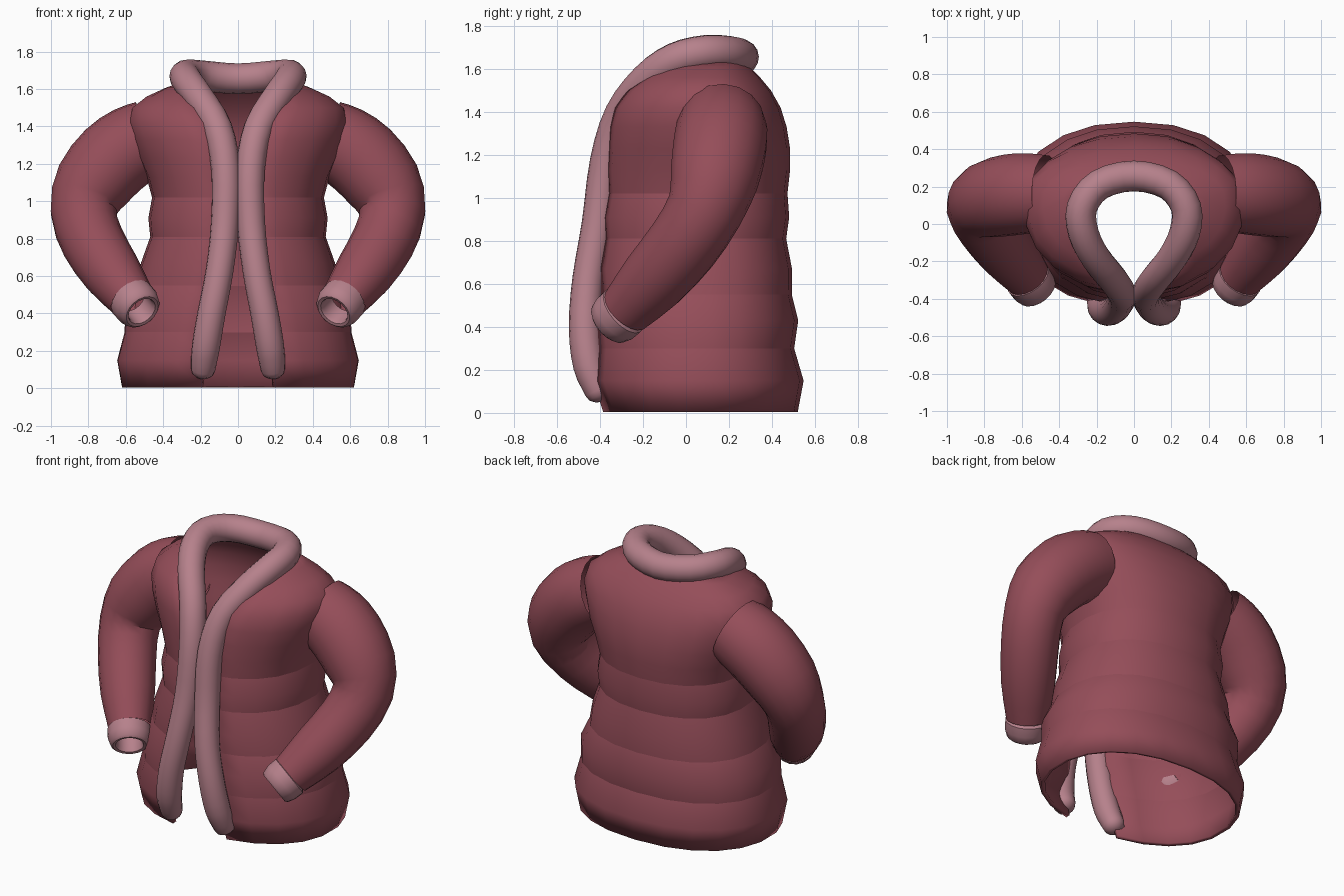
import bpy, math
from mathutils import Vector

if "Cube" in bpy.data.objects:
    bpy.data.objects.remove(bpy.data.objects["Cube"])


def material(name, rgb):
    m = bpy.data.materials.new(name)
    m.diffuse_color = (*rgb, 1)
    m.use_nodes = True
    m.node_tree.nodes["Principled BSDF"].inputs["Base Color"].default_value = m.diffuse_color
    return m


RED = material("quilted_red", (0.30, 0.075, 0.10))
PINK = material("soft_pink", (0.47, 0.22, 0.26))


def make(name, verts, faces, mat, mirror=False, thickness=0, angle=40):
    me = bpy.data.meshes.new(name)
    me.from_pydata(verts, [], faces)
    me.materials.append(mat)
    ob = bpy.data.objects.new(name, me)
    bpy.context.collection.objects.link(ob)
    bpy.ops.object.select_all(action='DESELECT')
    ob.select_set(True)
    bpy.context.view_layer.objects.active = ob
    bpy.ops.object.mode_set(mode='EDIT')
    bpy.ops.mesh.select_all(action='SELECT')
    bpy.ops.mesh.normals_make_consistent(inside=False)
    bpy.ops.object.mode_set(mode='OBJECT')
    bpy.ops.object.shade_smooth_by_angle(angle=math.radians(angle))
    if thickness:
        s = ob.modifiers.new("thickness", 'SOLIDIFY')
        s.thickness, s.offset = thickness, -1
    if mirror:
        ob.modifiers.new("mirror", 'MIRROR')
    return ob


def spline(pts, sub):
    """Catmull-Rom through points of any dimension."""
    P = [Vector(p) for p in pts]
    P = [2 * P[0] - P[1]] + P + [2 * P[-1] - P[-2]]
    out = []
    for i in range(1, len(P) - 2):
        a, b, c, d = P[i - 1:i + 3]
        for k in range(sub):
            t = k / sub
            out.append(0.5 * (2 * b + (c - a) * t + (2 * a - 5 * b + 4 * c - d) * t * t
                              + (3 * b - a - 3 * c + d) * t ** 3))
    return [tuple(p) for p in out + [P[-2]]]


def tube(path, sides, axis=None):
    """Loft circles along (x, y, z, radius) stations; a fixed axis is optional."""
    C = [Vector(p[:3]) for p in path]
    verts, faces = [], []
    n = len(C)
    tangent = [axis.normalized() if axis else (C[min(i + 1, n - 1)] - C[max(i - 1, 0)]).normalized()
               for i in range(n)]
    u = tangent[0].orthogonal().normalized()
    for i in range(n):
        t = tangent[i]
        u = (u - t * u.dot(t)).normalized()
        v = t.cross(u)
        for k in range(sides):
            a = 2 * math.pi * k / sides
            verts.append(C[i] + path[i][3] * (u * math.cos(a) + v * math.sin(a)))
    for i in range(n - 1):
        for k in range(sides):
            j = (k + 1) % sides
            faces.append((i * sides + k, i * sides + j, (i + 1) * sides + j, (i + 1) * sides + k))
    return verts, faces


# Coat body: open shell, rings of (z, half width, front y, back y, half gap at front)
rings = [
    (0.005, 0.625, -0.40, 0.52, 0.19), (0.15, 0.65, -0.445, 0.547, 0.18),
    (0.30, 0.61, -0.43, 0.503, 0.16), (0.43, 0.605, -0.435, 0.522, 0.135),
    (0.55, 0.545, -0.41, 0.492, 0.11), (0.67, 0.52, -0.415, 0.493, 0.09),
    (0.81, 0.47, -0.39, 0.466, 0.075), (0.91, 0.48, -0.395, 0.48, 0.07),
    (1.02, 0.46, -0.375, 0.472, 0.065), (1.13, 0.49, -0.38, 0.484, 0.065),
    (1.23, 0.535, -0.375, 0.484, 0.07), (1.33, 0.57, -0.37, 0.468, 0.09),
    (1.42, 0.59, -0.35, 0.44, 0.125), (1.50, 0.57, -0.30, 0.395, 0.18),
    (1.56, 0.49, -0.23, 0.345, 0.21), (1.61, 0.38, -0.15, 0.295, 0.24),
    (1.645, 0.29, -0.08, 0.25, 0.265)]
N, E = 20, 0.9
verts, faces = [], []
for z, rx, yf, yb, gap in rings:
    yc = 0.05 + 0.04 * z
    limit = math.pi - math.asin((gap / rx) ** (1 / E))
    for k in range(N + 1):
        a = limit * (2 * k / N - 1)
        s, c = math.sin(a), math.cos(a)
        reach = (yb if c > 0 else yf) - yc
        verts.append((rx * math.copysign(abs(s) ** E, s), yc + reach * abs(c) ** E, z))
for i in range(len(rings) - 1):
    for k in range(N):
        a = i * (N + 1) + k
        faces.append((a, a + 1, a + N + 2, a + N + 1))
body = make("coat_body", verts, faces, RED, thickness=0.025)
# Quilting seams: keep the pinched rings crisp
seams = {2, 4, 6, 8}
for e in body.data.edges:
    r0, r1 = (v // (N + 1) for v in e.vertices)
    if r0 == r1 and r0 in seams:
        e.use_edge_sharp = True

# Collar and front trim: one padded roll running up, round the neck and down
half = [
    (0.187, -0.405, 0.10, 0.065), (0.172, -0.45, 0.22, 0.075), (0.142, -0.47, 0.40, 0.075),
    (0.100, -0.455, 0.62, 0.074), (0.070, -0.41, 0.88, 0.075), (0.066, -0.37, 1.17, 0.077),
    (0.109, -0.30, 1.39, 0.079), (0.205, -0.18, 1.55, 0.08), (0.270, -0.05, 1.64, 0.082),
    (0.278, 0.09, 1.675, 0.082), (0.185, 0.21, 1.67, 0.082)]
path = spline(half + [(0, 0.257, 1.655, 0.082)] + [(-x, y, z, r) for x, y, z, r in reversed(half)], 3)


def cap(end, nxt):
    """Rounded tip stations beyond a tube end."""
    e = Vector(end[:3])
    d = (e - Vector(nxt[:3])).normalized()
    r = end[3]
    return [(*(e + d * r * 0.75 * math.sin(a)), r * math.cos(a)) for a in (0.5, 1.0, 1.3, 1.55)]


head, tail = cap(path[0], path[1]), cap(path[-1], path[-2])
make("collar_roll", *tube(head[::-1] + path + tail, 16), PINK)

# Sleeves: bent tapered tubes, starting just inside the shoulder
sleeve = [
    (0.47, 0.165, 1.34, 0.205), (0.56, 0.165, 1.30, 0.215), (0.665, 0.155, 1.225, 0.218),
    (0.777, 0.13, 1.09, 0.207), (0.825, 0.085, 0.94, 0.178), (0.775, -0.015, 0.78, 0.17),
    (0.675, -0.15, 0.62, 0.158), (0.57, -0.28, 0.48, 0.125)]
make("sleeve", *tube(spline(sleeve, 2), 18), RED, mirror=True)

# Cuffs: padded rings with a hollow mouth, one profile of (distance, radius)
start, axis = Vector((0.567, -0.29, 0.475)), Vector((-0.055, -0.075, -0.065))
profile = [(-0.1, 0.11), (0.0, 0.127), (0.5, 0.126), (0.9, 0.112), (1.0, 0.098),
           (0.97, 0.082), (0.8, 0.076), (0.0, 0.076)]
make("cuff", *tube([(*(start + axis * t), r) for t, r in profile], 18, axis), PINK, mirror=True)
